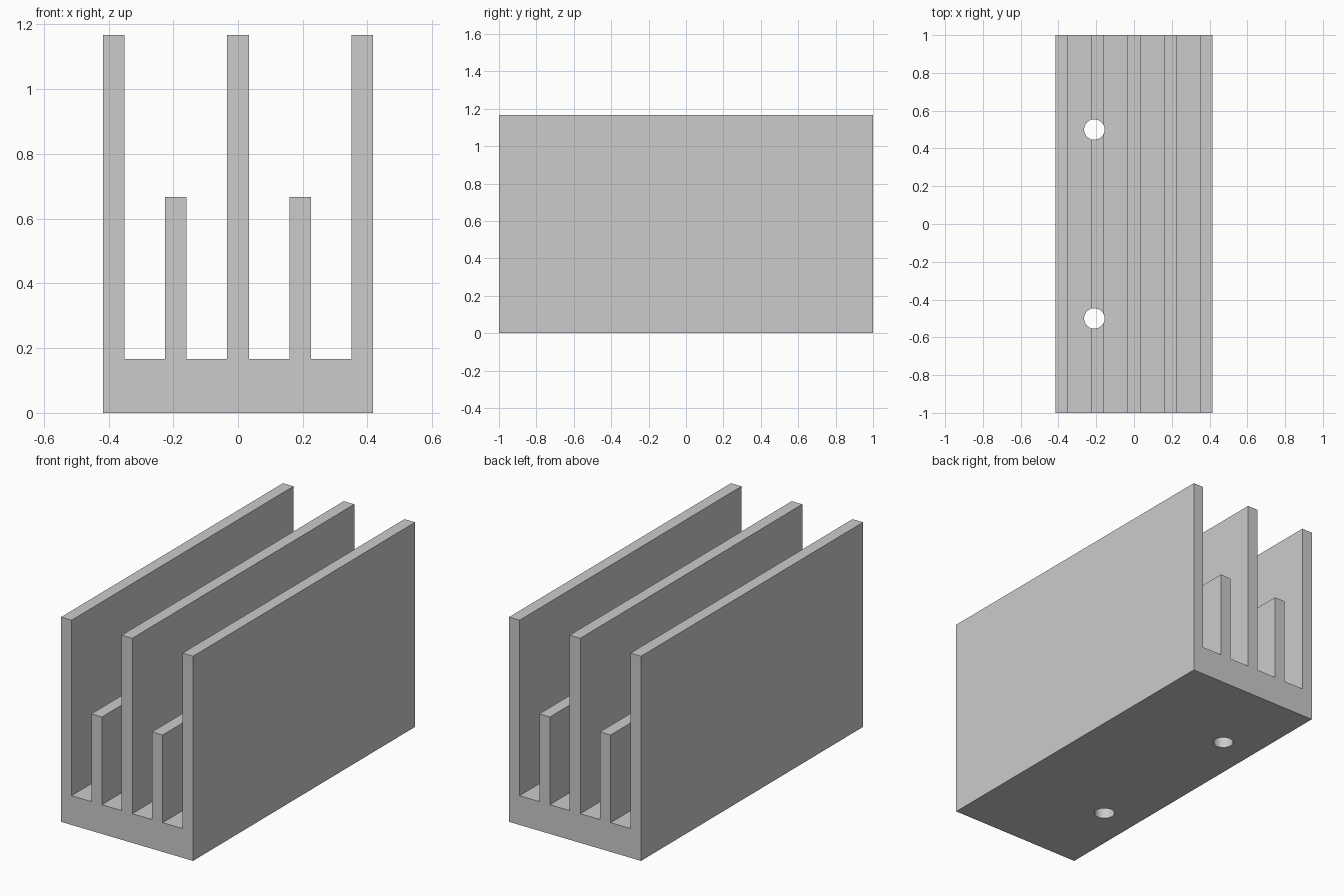
import bpy, bmesh

if "Cube" in bpy.data.objects:
    bpy.data.objects.remove(bpy.data.objects["Cube"])

W, T, BASE = 5 / 12, 1 / 15, 1 / 6        # half width, fin thickness, base height
TALL, SHORT = 7 / 6, 2 / 3                # fin tops
PITCH = (2 * W - T) / 4

# Comb-shaped profile in the xz plane: base with five fins
profile = [(W, 0), (-W, 0)]
for i, top in enumerate([TALL, SHORT, TALL, SHORT, TALL]):
    x = -W + i * PITCH
    fin = [(x, BASE), (x, top), (x + T, top), (x + T, BASE)]
    if i == 0:
        fin = fin[1:]
    elif i == 4:
        fin = fin[:3]
    profile += fin

# Extrude the profile along the length
bm = bmesh.new()
face = bm.faces.new([bm.verts.new((x, -1, z)) for x, z in profile])
ext = bmesh.ops.extrude_face_region(bm, geom=[face])
bmesh.ops.translate(bm, vec=(0, 2, 0),
                    verts=[v for v in ext["geom"] if isinstance(v, bmesh.types.BMVert)])
bmesh.ops.recalc_face_normals(bm, faces=bm.faces[:])
mesh = bpy.data.meshes.new("heat_sink")
bm.to_mesh(mesh)
bm.free()
sink = bpy.data.objects.new("heat_sink", mesh)
bpy.context.collection.objects.link(sink)

# Two mounting holes drilled through the base and the short fin
for side in (-1, 1):
    bpy.ops.mesh.primitive_cylinder_add(vertices=48, radius=0.054, depth=2,
                                        location=(-0.21, side * 0.5, 0.5))
    drill = bpy.context.object
    drill.name = "hole_cutter"
    drill.hide_render = True
    drill.hide_set(True)
    cut = sink.modifiers.new("mounting_hole", 'BOOLEAN')
    cut.operation = 'DIFFERENCE'
    cut.solver = 'EXACT'
    cut.object = drill
